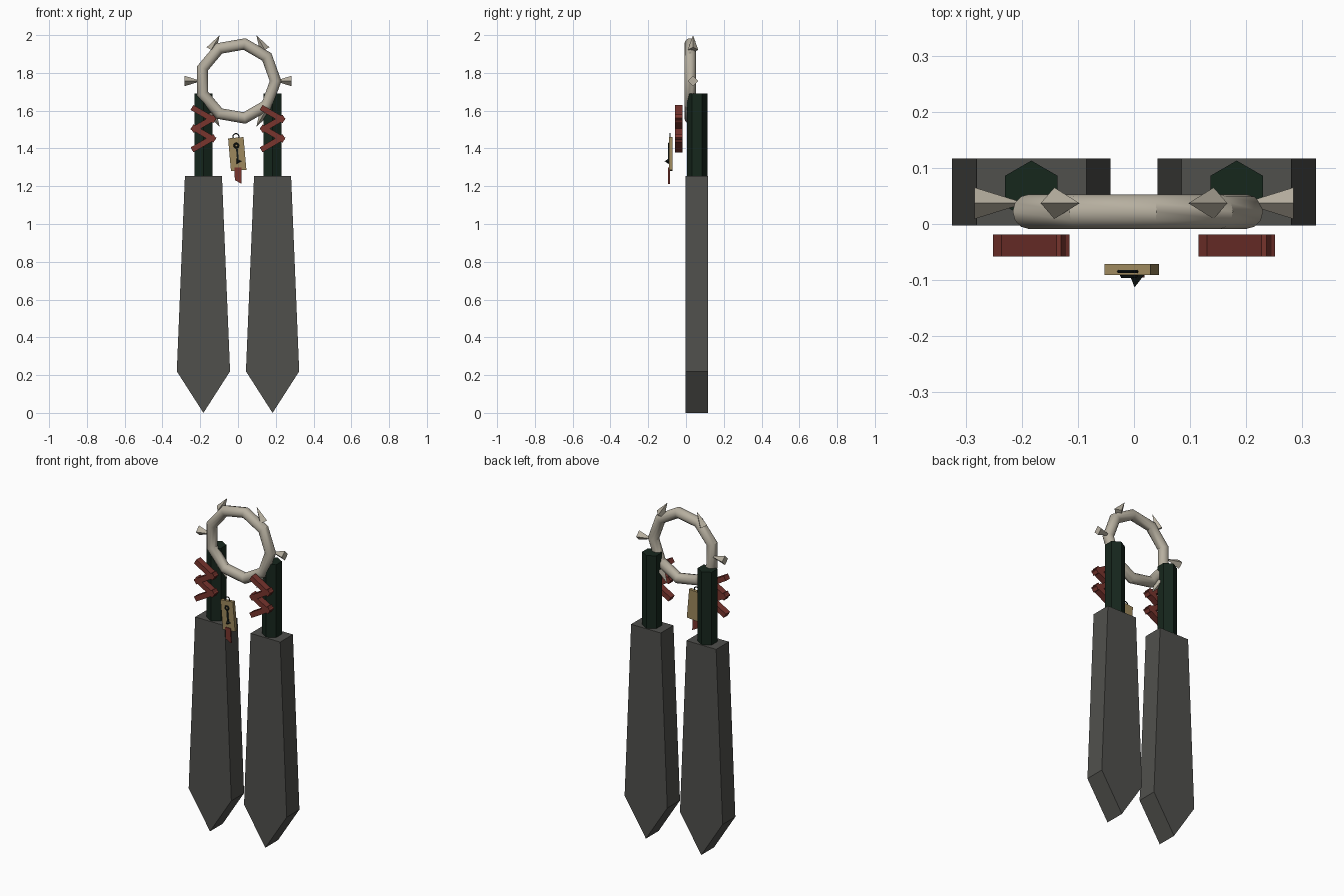
import bpy, bmesh, math
from mathutils import Matrix, Vector

cube = bpy.data.objects.get("Cube")
if cube:
    bpy.data.objects.remove(cube, do_unlink=True)


def material(name, rgb):
    m = bpy.data.materials.new(name)
    m.use_nodes = True
    m.diffuse_color = (*rgb, 1)
    bsdf = m.node_tree.nodes["Principled BSDF"]
    bsdf.inputs["Base Color"].default_value = (*rgb, 1)
    bsdf.inputs["Roughness"].default_value = 0.8
    return m


STEEL = material("dark steel", (0.08, 0.08, 0.073))
BONE = material("bone", (0.47, 0.43, 0.35))
GRIP = material("dark green grip", (0.008, 0.02, 0.012))
RED = material("red cloth", (0.19, 0.035, 0.027))
TAN = material("tan wood", (0.34, 0.25, 0.11))
INK = material("dark ink", (0.008, 0.012, 0.01))


def finish(bm, name, mat):
    bmesh.ops.recalc_face_normals(bm, faces=bm.faces)
    mesh = bpy.data.meshes.new(name)
    bm.to_mesh(mesh)
    bm.free()
    mesh.materials.append(mat)
    obj = bpy.data.objects.new(name, mesh)
    bpy.context.collection.objects.link(obj)
    return obj


def prism(name, outline, y0, y1, mat):
    """Extrude an x-z outline from y0 to y1."""
    bm = bmesh.new()
    face = bm.faces.new([bm.verts.new((x, y0, z)) for x, z in outline])
    new = bmesh.ops.extrude_face_region(bm, geom=[face])["geom"]
    verts = [v for v in new if isinstance(v, bmesh.types.BMVert)]
    bmesh.ops.translate(bm, vec=(0, y1 - y0, 0), verts=verts)
    return finish(bm, name, mat)


def box(name, centre, size, tilt, mat):
    """Box tilted in the x-z plane (degrees about y)."""
    bm = bmesh.new()
    m = (Matrix.Translation(centre) @ Matrix.Rotation(math.radians(tilt), 4, "Y")
         @ Matrix.Diagonal((*size, 1)))
    bmesh.ops.create_cube(bm, size=1, matrix=m)
    return finish(bm, name, mat)


def cone(name, centre, direction, sides, r1, r2, length, mat, spin=0):
    """Cone or cylinder whose axis follows direction."""
    bm = bmesh.new()
    turn = Vector(direction).to_track_quat("Z", "Y").to_matrix().to_4x4()
    m = Matrix.Translation(centre) @ turn @ Matrix.Rotation(math.radians(spin), 4, "Z")
    bmesh.ops.create_cone(bm, cap_ends=True, segments=sides, radius1=r1,
                          radius2=r2, depth=length, matrix=m)
    return finish(bm, name, mat)


def ring(name, centre, radius, tube, major, minor, mat):
    """Torus standing in the x-z plane."""
    bm = bmesh.new()
    cx, cy, cz = centre
    loops = []
    for i in range(major):
        a = math.tau * i / major
        loop = []
        for j in range(minor):
            b = math.tau * j / minor
            r = radius + tube * math.cos(b)
            loop.append(bm.verts.new((cx + r * math.cos(a), cy + tube * math.sin(b),
                                      cz + r * math.sin(a))))
        loops.append(loop)
    for i in range(major):
        p, q = loops[i], loops[(i + 1) % major]
        for j in range(minor):
            k = (j + 1) % minor
            bm.faces.new((p[j], q[j], q[k], p[k]))
    obj = finish(bm, name, mat)
    bpy.ops.object.select_all(action="DESELECT")
    obj.select_set(True)
    bpy.context.view_layer.objects.active = obj
    bpy.ops.object.shade_smooth_by_angle(angle=math.radians(35))
    return obj


# Paired blades, grips and zigzag wrappings
BLADE = [(0, 0), (0.141, 0.22), (0.098, 1.255), (-0.098, 1.255), (-0.141, 0.22)]
for side, x in (("right", -0.183), ("left", 0.183)):
    prism(side + "_blade", [(x + px, z) for px, z in BLADE], -0.003, 0.117, STEEL)
    cone(side + "_grip", (x, 0.059, 1.46), (0, 0, 1), 6, 0.054, 0.054, 0.46, GRIP,
         spin=0 if side == "right" else 180)
    for i in range(4):
        box(f"{side}_wrapping_{i + 1}", (x, -0.038, 1.582 - 0.0515 * i),
            (0.14, 0.039, 0.03), 30 if i % 2 == 0 else -30, RED)

# Nine-sided ring with six pyramid spikes
HUB = 1.757
ring("bone_ring", (0, 0.022, HUB), 0.199, 0.031, 9, 12, BONE)
for i in range(6):
    a = math.tau * i / 6
    cone(f"spike_{i + 1}",
         (0.239 * math.cos(a), 0.037, HUB + 0.235 * math.sin(a)),
         (-math.cos(a), 0, math.sin(a)), 4, 0.028, 0, 0.09, BONE)

# Hanging tag with loop, painted key mark and cloth tail
box("tag", (-0.004, -0.081, 1.37), (0.082, 0.02, 0.174), -5, TAN)
ring("tag_loop", (-0.011, -0.085, 1.463), 0.016, 0.003, 12, 6, INK)
ring("mark_circle", (-0.009, -0.092, 1.415), 0.011, 0.005, 12, 6, INK)
box("mark_stem", (-0.003, -0.093, 1.365), (0.009, 0.006, 0.085), -5, INK)
cone("mark_point", (0.001, -0.102, 1.332), (0, -1, 0), 3, 0.017, 0, 0.022, INK, spin=-90)
prism("cloth_tail", [(-0.018, 1.3), (0.018, 1.3), (0.019, 1.213), (-0.017, 1.232)],
      -0.095, -0.086, RED)
